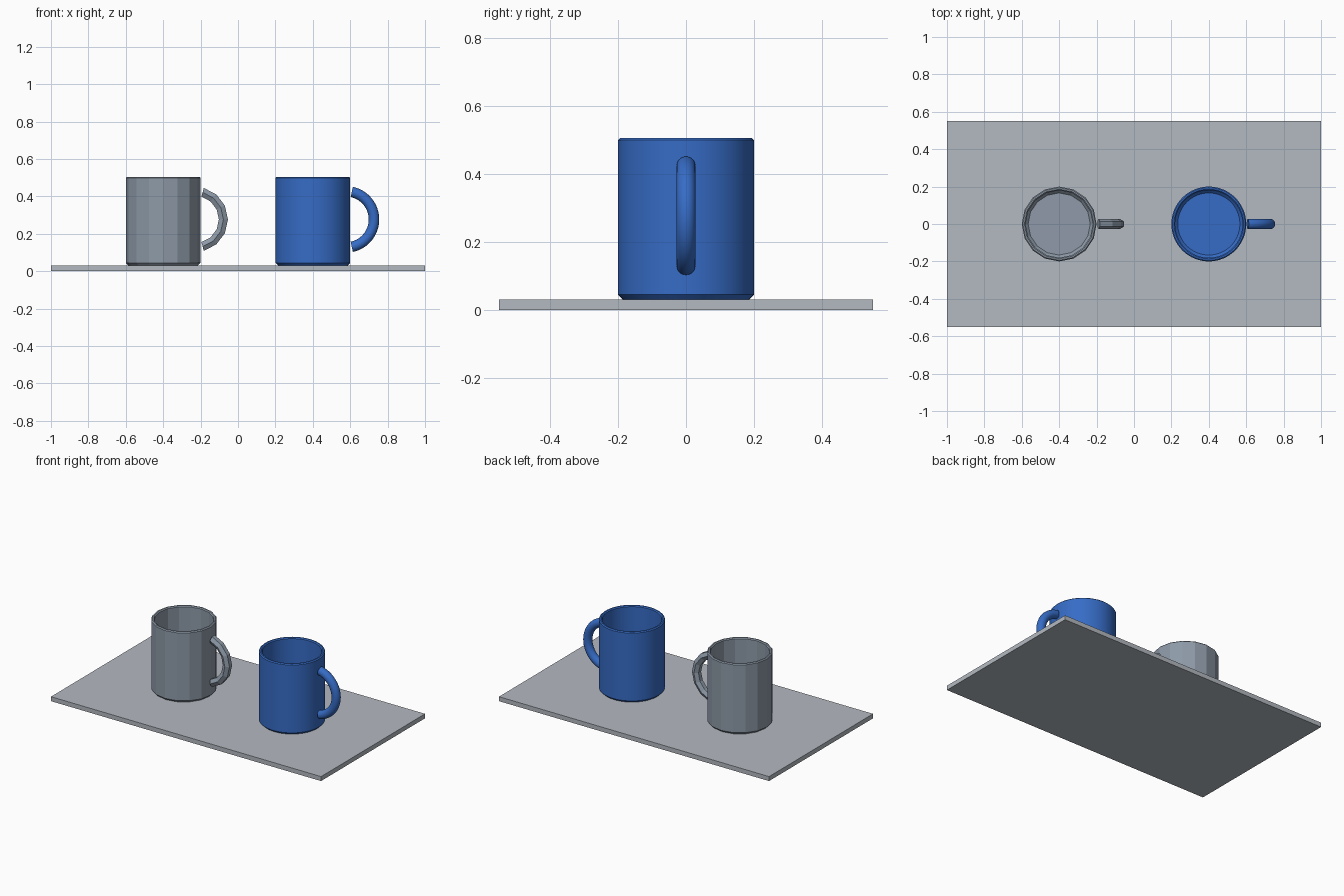
import bpy, bmesh, math
from mathutils import Vector

if "Cube" in bpy.data.objects:
    bpy.data.objects.remove(bpy.data.objects["Cube"])


def material(name, rgb):
    lin = [((c / 255 + 0.055) / 1.055) ** 2.4 for c in rgb]
    m = bpy.data.materials.new(name)
    m.diffuse_color = (*lin, 1)
    m.use_nodes = True
    m.node_tree.nodes["Principled BSDF"].inputs["Base Color"].default_value = m.diffuse_color
    return m


GREY = material("slate grey", (142, 154, 168))
BLUE = material("blue", (54, 108, 198))
TRAY = material("light grey", (180, 186, 193))


def finish(name, bm, mat, smooth=False):
    bmesh.ops.recalc_face_normals(bm, faces=bm.faces[:])
    me = bpy.data.meshes.new(name)
    bm.to_mesh(me)
    bm.free()
    me.materials.append(mat)
    ob = bpy.data.objects.new(name, me)
    bpy.context.collection.objects.link(ob)
    if smooth:
        bpy.ops.object.select_all(action='DESELECT')
        ob.select_set(True)
        bpy.context.view_layer.objects.active = ob
        bpy.ops.object.shade_smooth_by_angle(angle=math.radians(30))
    return ob


def bridge(bm, a, b):
    n = len(a)
    for i in range(n):
        bm.faces.new((a[i], a[(i + 1) % n], b[(i + 1) % n], b[i]))


# (radius, height): chamfered foot, outer wall, rim, inner wall, inner floor
CUP = [(0.185, 0.03), (0.2, 0.045), (0.2, 0.499), (0.194, 0.505),
       (0.186, 0.505), (0.18, 0.499), (0.18, 0.065), (0.166, 0.05)]


def cup(name, cx, sides, mat, smooth):
    bm = bmesh.new()
    rings = []
    for r, z in CUP:
        rings.append([bm.verts.new((cx + r * math.cos(math.tau * i / sides),
                                    r * math.sin(math.tau * i / sides), z))
                      for i in range(sides)])
    for a, b in zip(rings, rings[1:]):
        bridge(bm, a, b)
    bm.faces.new(rings[0])
    bm.faces.new(rings[-1])
    return finish(name, bm, mat, smooth)


def handle(name, cx, reach, segments, sides, mat, smooth):
    # tube swept along an arc in the xz plane
    bm = bmesh.new()
    centre = Vector((cx, 0, 0.277))
    rings = []
    for s in range(segments + 1):
        t = math.radians(-reach + 2 * reach * s / segments)
        out = Vector((math.cos(t), 0, math.sin(t)))
        ring = []
        for i in range(sides):
            a = math.tau * i / sides
            p = centre + out * (0.15 + 0.028 * math.sin(a))
            p.y = 0.028 * math.cos(a)
            ring.append(bm.verts.new(p))
        rings.append(ring)
    for a, b in zip(rings, rings[1:]):
        bridge(bm, a, b)
    bm.faces.new(rings[0])
    bm.faces.new(rings[-1])
    return finish(name, bm, mat, smooth)


# Tray
bm = bmesh.new()
bmesh.ops.create_cube(bm, size=1)
for v in bm.verts:
    v.co = (v.co.x * 2, v.co.y * 1.1, (v.co.z + 0.5) * 0.03)
finish("tray", bm, TRAY)

# Faceted grey mug
cup("faceted_mug_body", -0.4, 16, GREY, False)
handle("faceted_mug_handle", -0.228, 75, 6, 6, GREY, False)

# Smooth blue mug
cup("smooth_mug_body", 0.4, 64, BLUE, True)
handle("smooth_mug_handle", 0.577, 78, 32, 20, BLUE, True)
